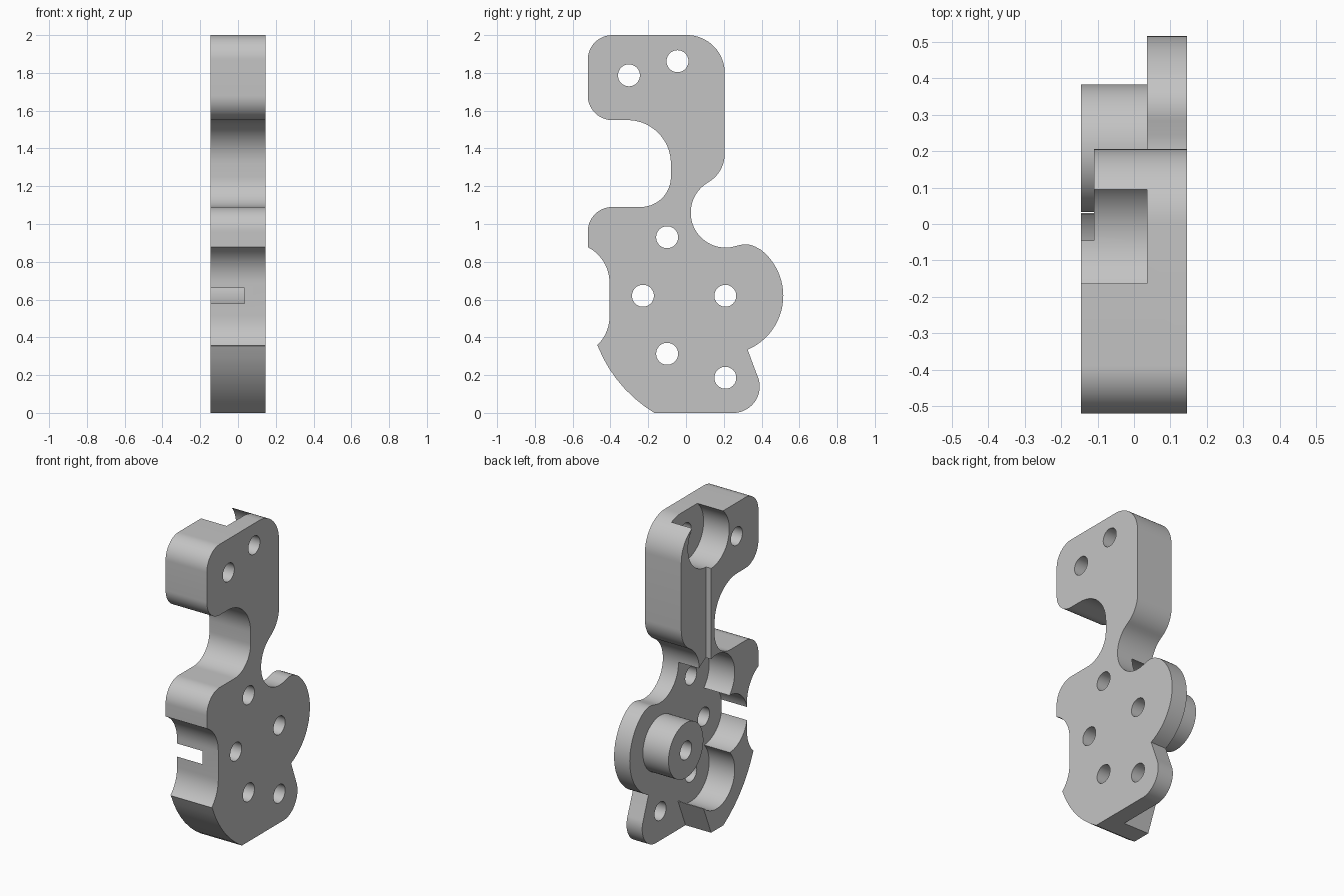
import bpy, bmesh, math

cube = bpy.data.objects.get("Cube")
if cube:
    bpy.data.objects.remove(cube, do_unlink=True)

grey = bpy.data.materials.new("plain grey")
grey.use_nodes = True
colour = (0.55, 0.55, 0.55, 1)
grey.diffuse_color = colour
grey.node_tree.nodes["Principled BSDF"].inputs["Base Color"].default_value = colour

OUTER, FLOOR, INNER, STEP = 0.145, 0.035, -0.145, -0.11
FAR = 0.4  # how far cutters overshoot
SOCKET_R, HOLE_R, BOSS_R = 0.182, 0.058, 0.175


def arc(y, z, r, start, end):
    """Points on a circular arc, angles in degrees."""
    n = max(4, int(abs(end - start) / 5))
    angles = [math.radians(start + (end - start) * i / n) for i in range(n + 1)]
    return [(y + r * math.cos(a), z + r * math.sin(a)) for a in angles]


def prism(name, points, x0, x1):
    """Extrude a y-z outline between two x positions."""
    bm = bmesh.new()
    face = bm.faces.new([bm.verts.new((x0, y, z)) for y, z in points])
    out = bmesh.ops.extrude_face_region(bm, geom=[face])
    moved = [v for v in out["geom"] if isinstance(v, bmesh.types.BMVert)]
    bmesh.ops.translate(bm, verts=moved, vec=(x1 - x0, 0, 0))
    bmesh.ops.recalc_face_normals(bm, faces=bm.faces)
    mesh = bpy.data.meshes.new(name)
    bm.to_mesh(mesh)
    bm.free()
    mesh.materials.append(grey)
    obj = bpy.data.objects.new(name, mesh)
    bpy.context.collection.objects.link(obj)
    return obj


def disc(name, y, z, r, x0, x1):
    return prism(name, arc(y, z, r, 0, 360)[:-1], x0, x1)


def combine(target, tool, operation="DIFFERENCE"):
    """Apply a boolean and remove the tool."""
    mod = target.modifiers.new("cut", "BOOLEAN")
    mod.operation, mod.solver, mod.object = operation, "EXACT", tool
    graph = bpy.context.evaluated_depsgraph_get()
    result = bpy.data.meshes.new_from_object(target.evaluated_get(graph))
    target.modifiers.clear()
    target.data = result
    bpy.data.objects.remove(tool, do_unlink=True)


# Side outline, clockwise from the upper front corner
outline = (
    arc(-0.39, 1.87, 0.13, 180, 90)
    + arc(0.005, 1.8, 0.2, 90, 0)
    + arc(0.03, 1.372, 0.175, 0, -60)
    + arc(0.21, 1.06, 0.185, 121, 280)
    + arc(0.314, 0.772, 0.12, 105, 55)
    + arc(0.205, 0.62, 0.31, 52, -67)
    + arc(0.25, 0.14, 0.14, 25, -90)
    + arc(0.205, 0.62, 0.723, -121, -158.5)
    + arc(-0.615, 0.51, 0.21, -47, 0)
    + arc(-0.615, 0.69, 0.21, 0, 63)
    + arc(-0.39, 0.96, 0.13, 180, 90)
    + arc(-0.24, 1.25, 0.16, -90, 0)
    + arc(-0.31, 1.32, 0.23, 0, 90)
    + arc(-0.39, 1.68, 0.13, 270, 180)
)
# Flatten the base exactly onto the ground
outline = [(y, 0 if z < 0.002 else z) for y, z in outline]
bracket = prism("bracket_body", outline, OUTER, INNER)

top_hole = (-0.045, 1.862)
upper_hole, middle_hole, lower_hole = (-0.1, 0.93), (-0.228, 0.62), (-0.1, 0.313)
boss_hole = (0.208, 0.62)
holes = [(-0.302, 1.787), top_hole, upper_hole, middle_hole, lower_hole,
         boss_hole, (0.208, 0.186)]

# Open recess behind the boss
recess = [upper_hole, (0.03, 1.057), (0.7, 1.057), (0.7, -0.1),
          (-0.087, -0.1), (0.03, 0.18), lower_hole, middle_hole]
combine(bracket, prism("recess_cutter", recess, FLOOR, -FAR))

# Round sockets around four of the holes
for y, z in (top_hole, upper_hole, middle_hole, lower_hole):
    combine(bracket, disc("socket_cutter", y, z, SOCKET_R, FLOOR, -FAR))

# Shallow step along the neck
step = [(-0.045, 1.0), (0.7, 1.0), (0.7, 2.2), (-0.045, 2.2)]
combine(bracket, prism("step_cutter", step, STEP, -FAR))

# Raised boss, sunk slightly into the plate
combine(bracket, disc("boss", *boss_hole, BOSS_R, FLOOR + 0.03, INNER), "UNION")

# Through holes
for y, z in holes:
    combine(bracket, disc("hole_cutter", y, z, HOLE_R, FAR, -FAR))

bpy.ops.object.select_all(action="DESELECT")
bracket.select_set(True)
bpy.context.view_layer.objects.active = bracket
bpy.ops.object.shade_smooth_by_angle(angle=math.radians(25))
